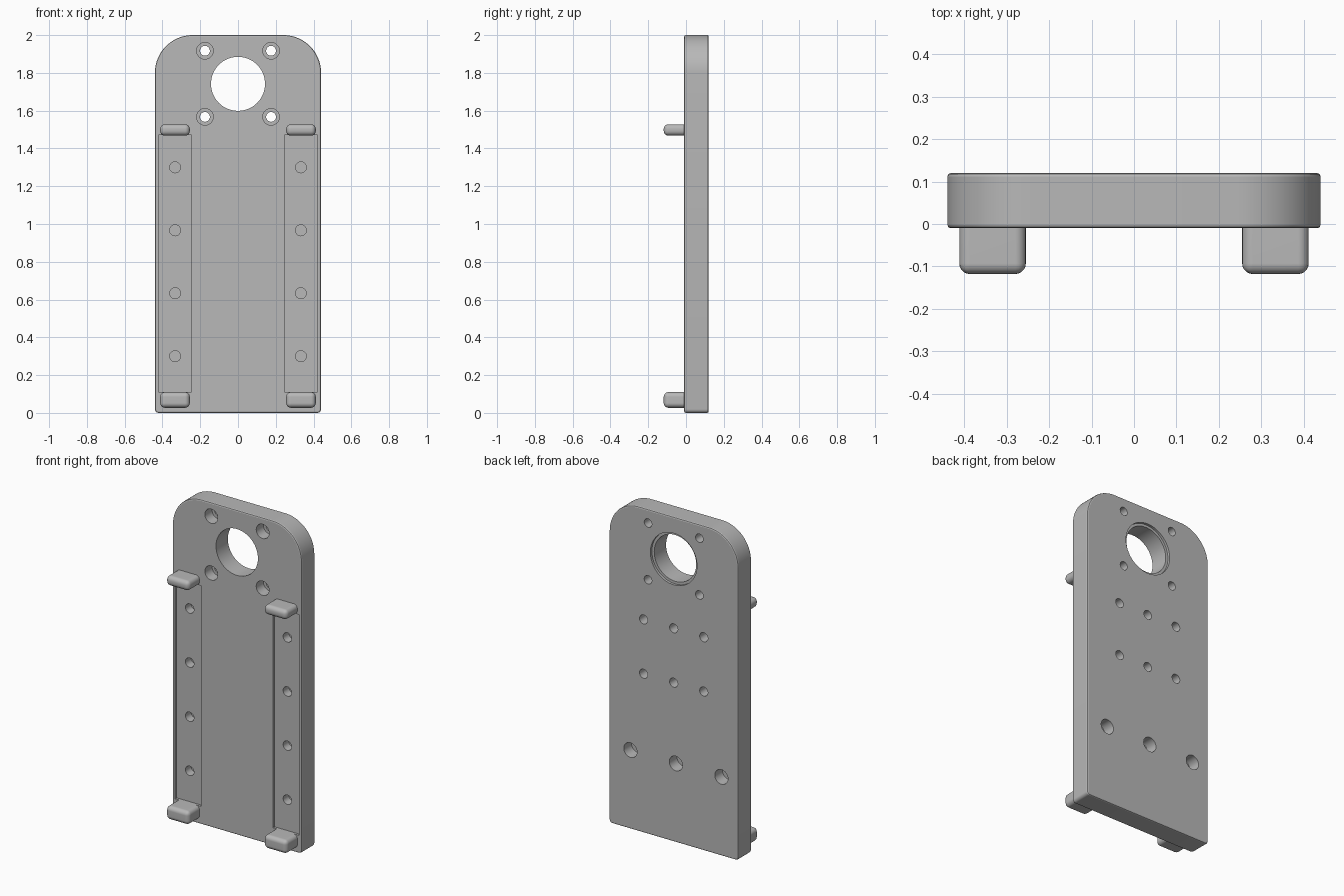
import bpy, bmesh, math
from mathutils import Matrix, Vector

default = bpy.data.objects.get("Cube")
if default:
    bpy.data.objects.remove(default, do_unlink=True)

grey = bpy.data.materials.new("machined_grey")
grey.use_nodes = True
grey.diffuse_color = (0.48, 0.48, 0.48, 1)
grey.node_tree.nodes["Principled BSDF"].inputs["Base Color"].default_value = (0.48, 0.48, 0.48, 1)

FRONT, BACK, HALF = -0.01, 0.12, 0.44


def make_object(name, bm):
    bmesh.ops.recalc_face_normals(bm, faces=bm.faces)
    mesh = bpy.data.meshes.new(name)
    bm.to_mesh(mesh)
    bm.free()
    mesh.materials.append(grey)
    obj = bpy.data.objects.new(name, mesh)
    bpy.context.collection.objects.link(obj)
    return obj


def apply_modifier(obj, kind, **settings):
    mod = obj.modifiers.new(kind, kind)
    for key, value in settings.items():
        setattr(mod, key, value)
    select(obj)
    bpy.ops.object.modifier_apply(modifier=mod.name)


def select(obj):
    bpy.ops.object.select_all(action='DESELECT')
    obj.select_set(True)
    bpy.context.view_layer.objects.active = obj


def smooth(obj, degrees):
    select(obj)
    bpy.ops.object.shade_smooth_by_angle(angle=math.radians(degrees))


def box(name, x0, x1, y0, y1, z0, z1):
    bm = bmesh.new()
    centre = Vector((x0 + x1, y0 + y1, z0 + z1)) / 2
    size = Matrix.Diagonal((x1 - x0, y1 - y0, z1 - z0, 1))
    bmesh.ops.create_cube(bm, size=1, matrix=Matrix.Translation(centre) @ size)
    return make_object(name, bm)


def cylinder(x, z, radius, y0, y1, sides=32):
    bm = bmesh.new()
    place = Matrix.Translation((x, (y0 + y1) / 2, z)) @ Matrix.Rotation(math.pi / 2, 4, 'X')
    bmesh.ops.create_cone(bm, cap_ends=True, segments=sides, radius1=radius,
                          radius2=radius, depth=y1 - y0, matrix=place)
    return make_object("hole_cutter", bm)


def cut(target, cutter):
    cutter.hide_render = True
    apply_modifier(target, 'BOOLEAN', operation='DIFFERENCE', solver='EXACT', object=cutter)
    bpy.data.objects.remove(cutter, do_unlink=True)


# Plate: outline with large top corners and small bottom corners
outline = []
for sx, z, start, r in ((1, 0, -90, 0.02), (1, 2, 0, 0.2), (-1, 2, 90, 0.2), (-1, 0, 180, 0.02)):
    cx, cz = sx * (HALF - r), z + (r if z == 0 else -r)
    steps = 20 if z else 5
    for i in range(steps + 1):
        a = math.radians(start + 90 * i / steps)
        outline.append((cx + r * math.cos(a), FRONT, cz + r * math.sin(a)))
bm = bmesh.new()
face = bm.faces.new([bm.verts.new(p) for p in outline])
extruded = bmesh.ops.extrude_face_region(bm, geom=[face])
bmesh.ops.translate(bm, vec=(0, BACK - FRONT, 0),
                    verts=[v for v in extruded["geom"] if isinstance(v, bmesh.types.BMVert)])
plate = make_object("plate", bm)
apply_modifier(plate, 'BEVEL', width=0.008, segments=2, limit_method='ANGLE',
               angle_limit=math.radians(50))

# Shallow rail grooves with blind screw holes
for side in (-1, 1):
    x0, x1 = sorted((side * 0.245, side * 0.422))
    cut(plate, box("groove_cutter", x0, x1, FRONT - 0.1, FRONT + 0.015, 0.11, 1.47))
    for i in range(4):
        cut(plate, cylinder(side * 0.333, 0.3 + i / 3, 0.029, FRONT - 0.05, 0.06))

# Main bore with a shallow rear recess
cut(plate, cylinder(0, 1.742, 0.143, FRONT - 0.1, BACK + 0.1, 64))
cut(plate, cylinder(0, 1.742, 0.159, BACK - 0.015, BACK + 0.1, 64))

# Counterbored holes around the bore
for x in (-0.175, 0.175):
    for z in (1.567, 1.917):
        cut(plate, cylinder(x, z, 0.026, FRONT - 0.1, BACK + 0.1))
        cut(plate, cylinder(x, z, 0.044, FRONT - 0.1, 0.06))

# Blind holes in the back
for x in (-0.205, 0, 0.205):
    for z in (0.98, 1.315):
        cut(plate, cylinder(x, z, 0.028, 0.05, BACK + 0.1))
for x in (-0.325, -0.015, 0.295):
    cut(plate, cylinder(x, 0.486, 0.045, 0.045, BACK + 0.1))
smooth(plate, 20)

# Rounded stop tabs at both ends of each groove
for label, side in (("right", -1), ("left", 1)):
    for level, z0, z1 in (("lower", 0.027, 0.11), ("upper", 1.468, 1.528)):
        x0, x1 = sorted((side * 0.255, side * 0.412))
        tab = box(f"{level}_{label}_tab", x0, x1, -0.118, 0.04, z0, z1)
        apply_modifier(tab, 'BEVEL', width=0.025, segments=5, limit_method='NONE')
        smooth(tab, 40)
        tab.modifiers.new("weighted_normals", 'WEIGHTED_NORMAL').keep_sharp = True
